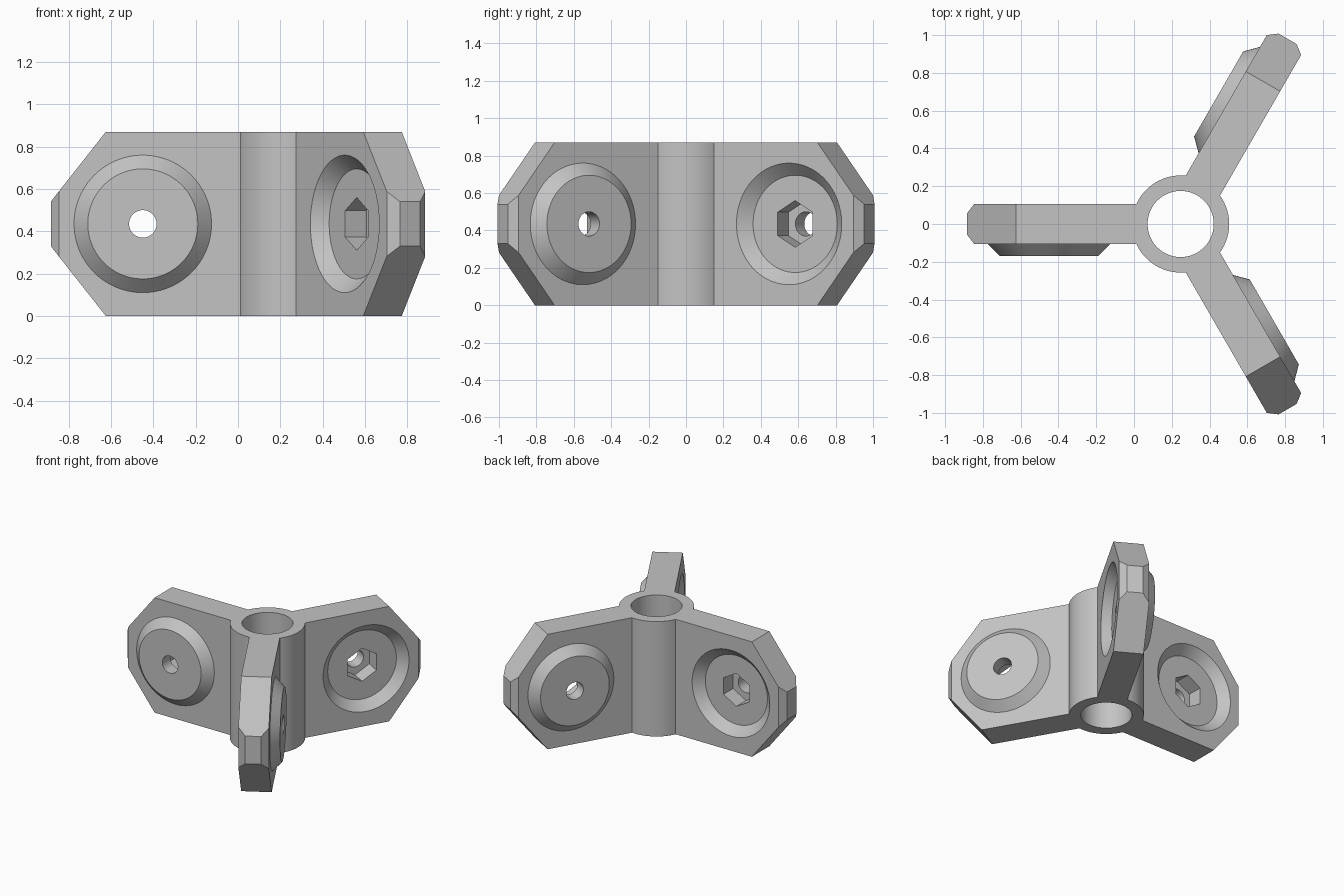
import bpy, bmesh
from math import pi, radians
from mathutils import Matrix, Vector

default = bpy.data.objects.get("Cube")
if default:
    bpy.data.objects.remove(default, do_unlink=True)

HEIGHT = 0.87
MID = HEIGHT / 2
HUB_X = 0.247        # hub axis
ARM_END = 1.132      # arm tip, measured from the hub axis
HALF = 0.105         # half the arm thickness
DISC = 0.697         # disc centre, measured from the hub axis

grey = bpy.data.materials.new("plain grey")
grey.use_nodes = True
colour = (0.55, 0.55, 0.55, 1)
grey.diffuse_color = colour
grey.node_tree.nodes["Principled BSDF"].inputs["Base Color"].default_value = colour


def make_object(name, bm):
    bmesh.ops.recalc_face_normals(bm, faces=bm.faces)
    mesh = bpy.data.meshes.new(name)
    bm.to_mesh(mesh)
    bm.free()
    mesh.materials.append(grey)
    obj = bpy.data.objects.new(name, mesh)
    bpy.context.collection.objects.link(obj)
    return obj


def frustum(name, sides, r1, r2, length, matrix):
    bm = bmesh.new()
    bmesh.ops.create_cone(bm, cap_ends=True, segments=sides, radius1=r1,
                          radius2=r2, depth=length, matrix=matrix)
    return make_object(name, bm)


def across_arm(name, sides, r1, r2, y1, y2, turn=0):
    """Round or hexagonal solid through the arm, from y1 (r1) to y2 (r2)."""
    place = (Matrix.Translation((-DISC, (y1 + y2) / 2, MID))
             @ Matrix.Rotation(-pi / 2, 4, 'X') @ Matrix.Rotation(turn, 4, 'Z'))
    return frustum(name, sides, r1, r2, y2 - y1, place)


def combine(target, tool, operation):
    """Boolean the tool into the target and discard the tool."""
    mod = target.modifiers.new(operation.title(), 'BOOLEAN')
    mod.operation = operation
    mod.solver = 'EXACT'
    mod.object = tool
    bpy.context.view_layer.objects.active = target
    bpy.ops.object.modifier_apply(modifier=mod.name)
    bpy.data.objects.remove(tool, do_unlink=True)


# Arm slab with sloped top and bottom corners and a bevelled tip
bm = bmesh.new()
inner = 0.2
bmesh.ops.create_cube(bm, size=1, matrix=Matrix.Translation(
    (-(ARM_END + inner) / 2, 0, MID)) @ Matrix.Diagonal(
    (ARM_END - inner, 2 * HALF, HEIGHT, 1)))
for side in (-1, 1):
    cuts = [
        (Vector((-0.872, 0, MID + side * MID)), Vector((-0.33, 0, side * 0.26))),
        (Vector((-1.094, side * HALF, 0)), Vector((-0.05, side * 0.038, 0))),
    ]
    for point, normal in cuts:
        cut = bmesh.ops.bisect_plane(
            bm, geom=bm.verts[:] + bm.edges[:] + bm.faces[:],
            plane_co=point, plane_no=normal, clear_outer=True)
        edges = [e for e in cut["geom_cut"] if isinstance(e, bmesh.types.BMEdge)]
        bmesh.ops.contextual_create(bm, geom=edges)
arm = make_object("arm", bm)

# Raised disc on one side; dished recess, hex pocket and bolt hole on the other
combine(arm, across_arm("raised_disc", 96, 0.26, 0.38, -0.17, -0.05), 'UNION')
combine(arm, across_arm("recess", 96, 0.26, 0.425, 0.04, 0.205), 'DIFFERENCE')
combine(arm, across_arm("hex_pocket", 6, 0.125, 0.125, -0.075, 0.1), 'DIFFERENCE')
combine(arm, across_arm("bolt_hole", 48, 0.065, 0.065, -0.3, 0.1), 'DIFFERENCE')

# Hub with three arms around it, bored through
bracket = frustum("three_way_bracket", 96, 0.257, 0.257, HEIGHT,
                  Matrix.Translation((0, 0, MID)))
for step in range(3):
    copy = bpy.data.objects.new("arm_copy", arm.data.copy())
    bpy.context.collection.objects.link(copy)
    copy.data.transform(Matrix.Rotation(radians(120 * step), 4, 'Z'))
    combine(bracket, copy, 'UNION')
bpy.data.objects.remove(arm, do_unlink=True)
combine(bracket, frustum("bore", 96, 0.175, 0.175, 2,
                         Matrix.Translation((0, 0, MID))), 'DIFFERENCE')
bracket.data.transform(Matrix.Translation((HUB_X, 0, 0)))

# Smooth curved walls, sharp edges elsewhere
bpy.ops.object.select_all(action='DESELECT')
bracket.select_set(True)
bpy.context.view_layer.objects.active = bracket
bpy.ops.object.shade_smooth_by_angle(angle=radians(25))
